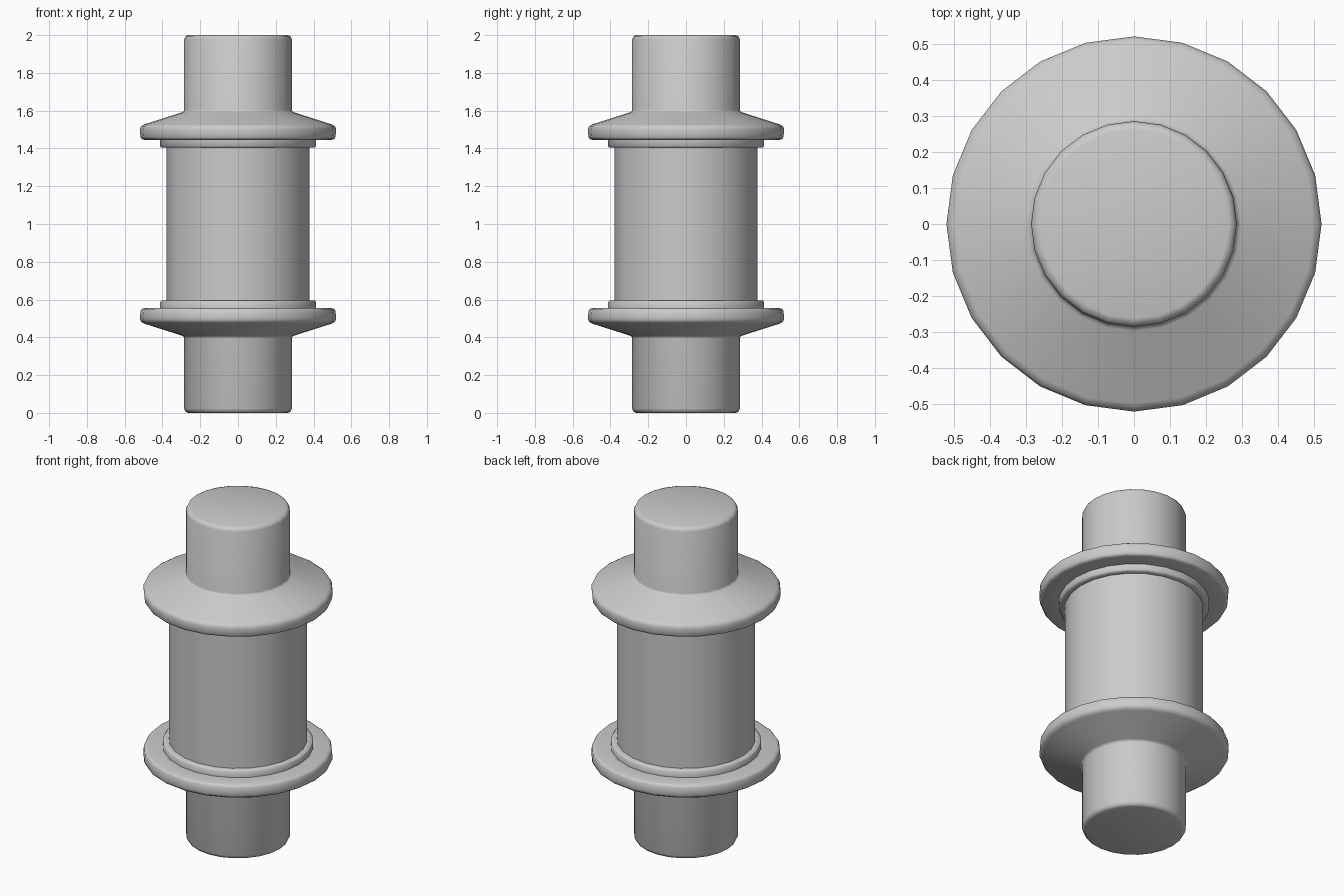
import bpy
import bmesh
import math

if "Cube" in bpy.data.objects:
    bpy.data.objects.remove(bpy.data.objects["Cube"])

SIDES = 24


def revolve(name, profile, cap_top=False, cap_bottom=False):
    """Turn a (radius, z) profile, listed top to bottom, around the z axis."""
    bm = bmesh.new()
    rings = []
    for r, z in profile:
        rings.append([bm.verts.new((r * math.cos(2 * math.pi * j / SIDES),
                                    r * math.sin(2 * math.pi * j / SIDES), z))
                      for j in range(SIDES)])
    for a, b in zip(rings, rings[1:]):
        for j in range(SIDES):
            k = (j + 1) % SIDES
            bm.faces.new((a[j], b[j], b[k], a[k]))
    if cap_top:
        bm.faces.new(rings[0])
    if cap_bottom:
        bm.faces.new(rings[-1][::-1])
    mesh = bpy.data.meshes.new(name)
    bm.to_mesh(mesh)
    bm.free()
    obj = bpy.data.objects.new(name, mesh)
    bpy.context.collection.objects.link(obj)
    bpy.ops.object.select_all(action='DESELECT')
    obj.select_set(True)
    bpy.context.view_layer.objects.active = obj
    bpy.ops.object.shade_smooth_by_angle(angle=math.radians(50))
    return obj


# Flanged end: rounded peg, sloped flange with rounded rim, small collar
end = [
    (0.262, 2.0), (0.277, 1.995), (0.285, 1.978),
    (0.285, 1.605), (0.288, 1.597), (0.297, 1.591),
    (0.498, 1.527), (0.513, 1.518), (0.52, 1.503),
    (0.516, 1.460), (0.510, 1.450), (0.498, 1.446),
    (0.412, 1.446), (0.412, 1.412), (0.405, 1.405), (0.379, 1.405),
]
revolve("upper_flanged_end", end, cap_top=True)

# Lower end is the mirror image about mid height
revolve("lower_flanged_end", [(r, 2.0 - z) for r, z in reversed(end)],
        cap_bottom=True)

# Central barrel between the collars
revolve("barrel", [(0.379, 1.405), (0.379, 0.595)])
